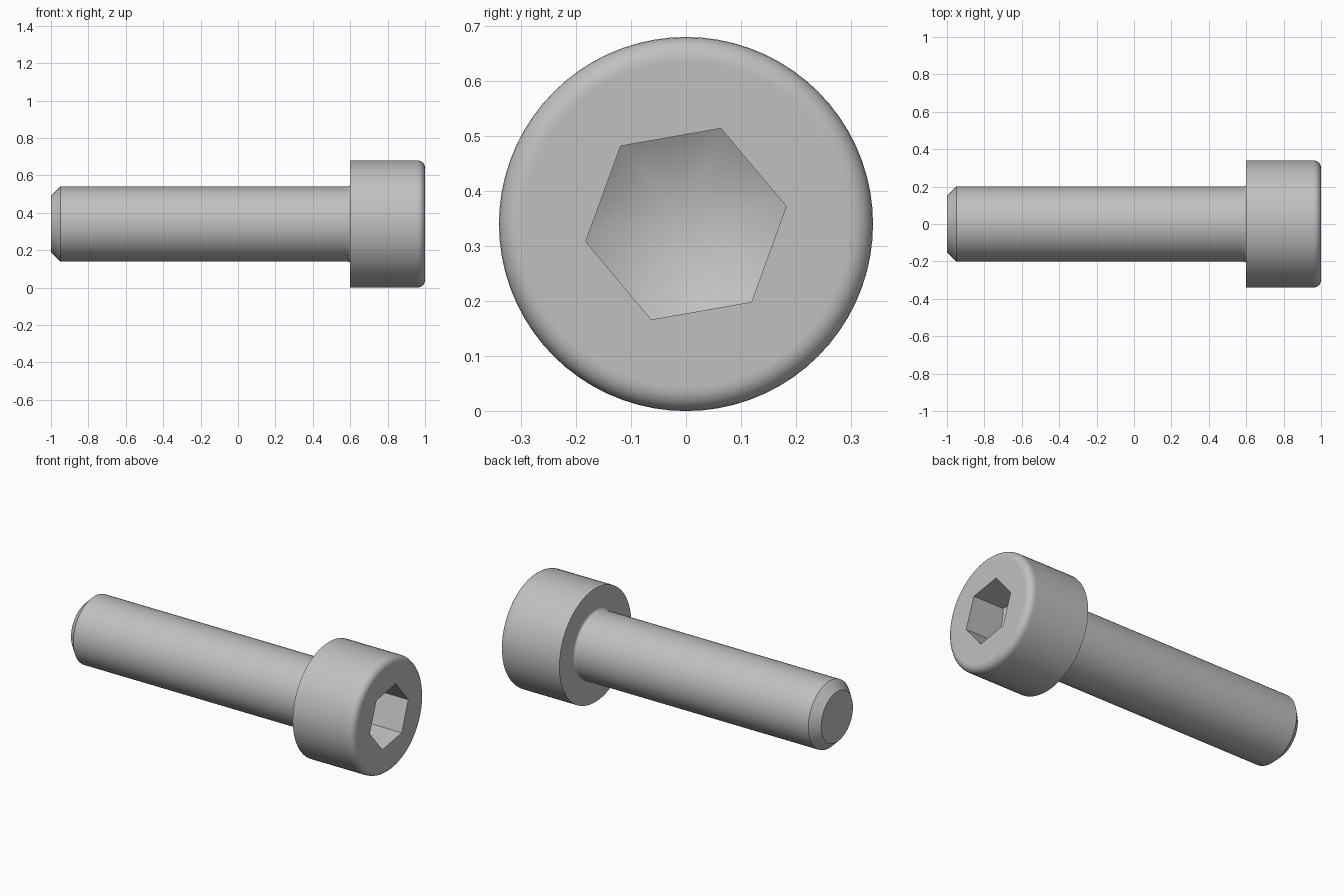
import bpy
import bmesh
from math import sin, cos, radians, tan, pi

SEGMENTS = 72
HEAD_R, SHANK_R = 0.34, 0.2
ROUND, FILLET, CHAMFER = 0.04, 0.015, 0.05
HEX_R, HEX_TURN, HEX_DEPTH = 0.185, radians(10), 0.2

cube = bpy.data.objects.get("Cube")
if cube:
    bpy.data.objects.remove(cube, do_unlink=True)

steel = bpy.data.materials.new("steel grey")
steel.use_nodes = True
GREY = (0.53, 0.53, 0.53, 1)
steel.diffuse_color = GREY
steel.node_tree.nodes["Principled BSDF"].inputs["Base Color"].default_value = GREY


def hex_radius(angle):
    """Distance from the axis to the hexagon's side at this angle."""
    sector = (angle - HEX_TURN) % (pi / 3) - pi / 6
    return HEX_R * cos(pi / 6) / cos(sector)


def arc(cx, cr, radius, start, end, steps=6):
    """Profile points (x, r) along a circular arc, angles in degrees."""
    angles = [radians(start + (end - start) * i / steps) for i in range(steps + 1)]
    return [(cx + radius * cos(a), cr + radius * sin(a)) for a in angles]


def lathe(name, profile):
    """Turn a profile around the x axis; an entry may be a function of angle."""
    bm = bmesh.new()
    rings = []
    for point in profile:
        ring = []
        for i in range(SEGMENTS):
            a = 2 * pi * i / SEGMENTS
            x, r = point(a) if callable(point) else point
            ring.append(bm.verts.new((x, r * cos(a), HEAD_R + r * sin(a))))
        rings.append(ring)
    for low, high in zip(rings, rings[1:]):
        for i in range(SEGMENTS):
            j = (i + 1) % SEGMENTS
            bm.faces.new((low[i], low[j], high[j], high[i]))
    bmesh.ops.remove_doubles(bm, verts=bm.verts[:], dist=1e-5)
    mesh = bpy.data.meshes.new(name)
    bm.to_mesh(mesh)
    bm.free()
    mesh.materials.append(steel)
    obj = bpy.data.objects.new(name, mesh)
    bpy.context.collection.objects.link(obj)
    bpy.ops.object.select_all(action="DESELECT")
    obj.select_set(True)
    bpy.context.view_layer.objects.active = obj
    bpy.ops.object.shade_smooth_by_angle(angle=radians(25))
    return obj


# Shank: flat tip, chamfer, straight body and fillet under the head
lathe("shank", [(-1, 0), (-1, SHANK_R - CHAMFER), (-1 + CHAMFER, SHANK_R),
                (0.6 - 2 * FILLET, SHANK_R)]
      + arc(0.6 - FILLET, SHANK_R + FILLET, FILLET, -90, 0))


# Hexagonal socket with a drilled, conical floor
def socket_rim(a):
    return 1, hex_radius(a)


def socket_floor(a):
    r = hex_radius(a)
    return 1 - HEX_DEPTH - (HEX_R - r) * tan(radians(30)), r


socket_tip = (1 - HEX_DEPTH - HEX_R * tan(radians(30)), 0)

# Head: underside, side, rounded rim, face and socket
lathe("socket_head", [(0.6, SHANK_R + FILLET), (0.6, HEAD_R), (0.95, HEAD_R)]
      + arc(1 - ROUND, HEAD_R - ROUND, ROUND, 90, 0)
      + [(1, HEAD_R - ROUND - 0.005), socket_rim, socket_floor, socket_tip])
